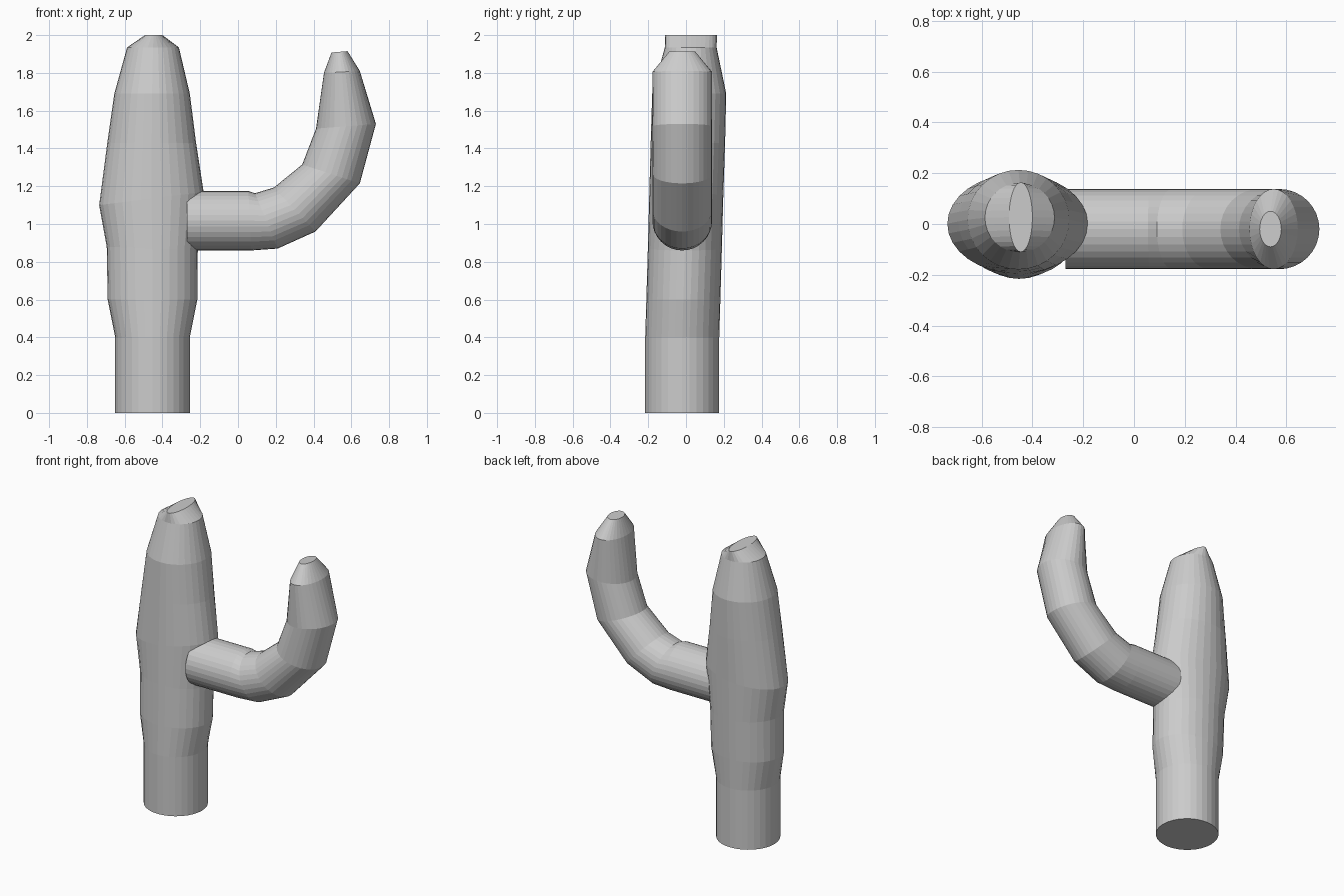
import bpy, bmesh, math
from mathutils import Vector

SIDES = 32

def loft(name, rings):
    """Tube through elliptical rings: (x1, z1, x2, z2, centre y, half width in y)."""
    bm = bmesh.new()
    loops = []
    for x1, z1, x2, z2, cy, ry in rings:
        a, b = Vector((x1, cy, z1)), Vector((x2, cy, z2))
        mid, half = (a + b) / 2, (b - a) / 2
        loop = []
        for i in range(SIDES):
            t = 2 * math.pi * i / SIDES
            loop.append(bm.verts.new(mid + half * math.cos(t) + Vector((0, ry * math.sin(t), 0))))
        loops.append(loop)
    for lo, hi in zip(loops, loops[1:]):
        for i in range(SIDES):
            j = (i + 1) % SIDES
            bm.faces.new((lo[i], lo[j], hi[j], hi[i]))
    bm.faces.new(loops[0][::-1])
    bm.faces.new(loops[-1])
    bmesh.ops.recalc_face_normals(bm, faces=bm.faces)
    me = bpy.data.meshes.new(name)
    bm.to_mesh(me)
    bm.free()
    ob = bpy.data.objects.new(name, me)
    bpy.context.collection.objects.link(ob)
    return ob

# Main trunk, bulging at mid height and pinched to a narrow ridge on top
loft("cactus_trunk", [
    (-0.65, 0, -0.255, 0, -0.02, 0.196),
    (-0.65, 0.4, -0.255, 0.4, -0.02, 0.196),
    (-0.69, 0.6, -0.215, 0.6, -0.014, 0.196),
    (-0.695, 0.88, -0.213, 0.86, -0.006, 0.196),
    (-0.735, 1.1, -0.182, 1.17, 0.001, 0.196),
    (-0.692, 1.43, -0.222, 1.43, 0.01, 0.197),
    (-0.655, 1.69, -0.255, 1.69, 0.017, 0.196),
    (-0.587, 1.935, -0.313, 1.935, 0.025, 0.137),
    (-0.492, 2.0, -0.4, 2.0, 0.027, 0.137),
])

# Side arm, running out sideways and curving upward
loft("cactus_arm", [
    (-0.27, 1.175, -0.27, 0.86, -0.02, 0.158),
    (0.055, 1.175, 0.07, 0.86, -0.02, 0.158),
    (0.09, 1.163, 0.21, 0.87, -0.02, 0.158),
    (0.19, 1.193, 0.41, 0.96, -0.02, 0.158),
    (0.34, 1.315, 0.645, 1.215, -0.02, 0.158),
    (0.413, 1.505, 0.73, 1.53, -0.02, 0.158),
    (0.455, 1.80, 0.645, 1.81, -0.02, 0.158),
    (0.495, 1.908, 0.58, 1.915, -0.02, 0.07),
])
